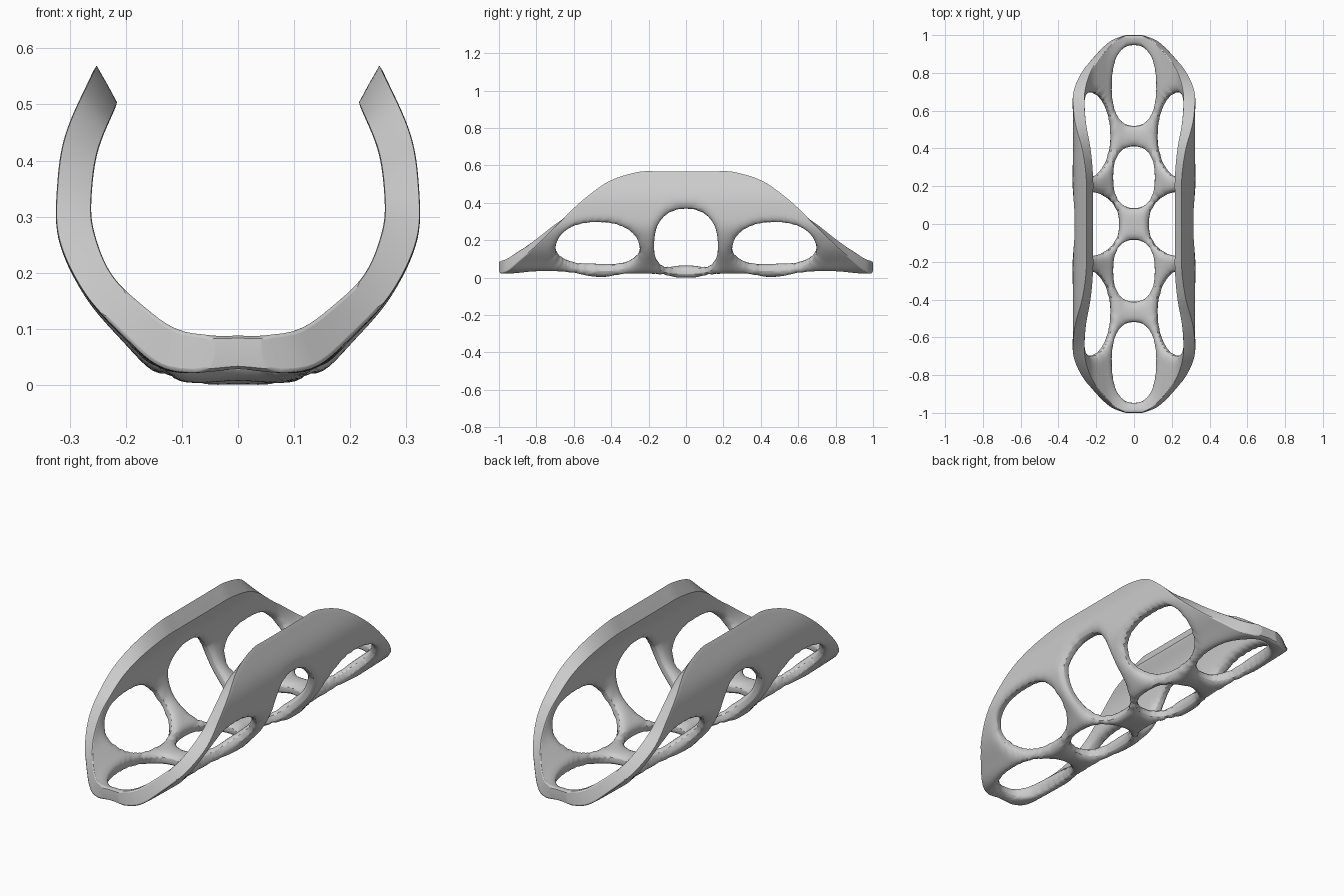
import bpy, bmesh
from mathutils import Vector

if "Cube" in bpy.data.objects:
    bpy.data.objects.remove(bpy.data.objects["Cube"])

# Half cross-section: girth position s, outer (x, z), inner (x, z)
PROFILE = [
    (0.00, 0.000, 0.005, 0.000, 0.068), (0.11, 0.125, 0.010, 0.100, 0.080),
    (0.21, 0.210, 0.085, 0.175, 0.138), (0.302, 0.275, 0.162, 0.228, 0.198),
    (0.40, 0.320, 0.262, 0.258, 0.280), (0.481, 0.323, 0.350, 0.261, 0.340),
    (0.572, 0.308, 0.450, 0.250, 0.420), (0.682, 0.253, 0.574, 0.215, 0.506)]
# Outline: half girth along the length
OUTLINE = [(0.0, 0.682), (0.15, 0.682), (0.25, 0.68), (0.4, 0.640), (0.5, 0.582),
           (0.6, 0.505), (0.7, 0.408), (0.8, 0.31), (0.9, 0.198), (0.95, 0.138),
           (0.985, 0.088), (1.0, 0.04)]
# Openings: centre s, centre y, half girth, half length, roundness exponent
OPENINGS = [(0, 0.733, 0.12, 0.213, 2.3), (0, 0.2475, 0.11, 0.163, 2.3),
            (0.292, 0, 0.217, 0.17, 2.4), (0.277, 0.472, 0.155, 0.224, 2.2)]
HOLES = sorted({(a * c, b * d, e, f, n) for c, d, e, f, n in OPENINGS
                for a in (-1, 1) for b in (-1, 1)})


def spline(table, t):
    """Smooth interpolation through table rows keyed on their first value."""
    i = 0
    while i < len(table) - 2 and t > table[i + 1][0]:
        i += 1

    def slope(k, c):
        lo, hi = max(k - 1, 0), min(k + 1, len(table) - 1)
        return (table[hi][c] - table[lo][c]) / (table[hi][0] - table[lo][0])
    p, q = table[i], table[i + 1]
    h = q[0] - p[0]
    w = (t - p[0]) / h
    a, b = 2 * w**3 - 3 * w**2 + 1, w**3 - 2 * w**2 + w
    c, d = 3 * w**2 - 2 * w**3, w**3 - w**2
    return [a * p[k] + b * h * slope(i, k) + c * q[k] + d * h * slope(i + 1, k)
            for k in range(1, len(p))]


MIRRORED = [(-PROFILE[1][0], -PROFILE[1][1], PROFILE[1][2],
             -PROFILE[1][3], PROFILE[1][4])] + PROFILE


def nearest_hole(s, y):
    """Signed distance-like value, radial ratio and hole closest to a point."""
    best = None
    for h in HOLES:
        g = (abs((s - h[0]) / h[2])**h[4] + abs((y - h[1]) / h[3])**h[4])**(1 / h[4])
        d = (g - 1) * min(h[2], h[3])
        if best is None or d < best[0]:
            best = (d, g, h)
    return best


# Flat pattern: grid fitted to the outline, with the openings removed
NU, NV = 64, 100
flat = bmesh.new()
grid, fixed = [], set()
for j in range(NV + 1):
    y = -1 + 2 * j / NV
    width = spline(OUTLINE, abs(y))[0]
    row = [flat.verts.new(((2 * i / NU - 1) * width, y, 0)) for i in range(NU + 1)]
    fixed |= {row[0], row[-1]} | (set(row) if j in (0, NV) else set())
    grid.append(row)
for j in range(NV):
    for i in range(NU):
        quad = [grid[j][i], grid[j][i + 1], grid[j + 1][i + 1], grid[j + 1][i]]
        mid = sum((v.co for v in quad), Vector()) / 4
        if nearest_hole(mid.x, mid.y)[0] > 0:
            flat.faces.new(quad)
loose = [v for v in flat.verts if not v.link_faces]
fixed -= set(loose)
bmesh.ops.delete(flat, geom=loose, context='VERTS')

# Relax the pattern while holding the opening edges on their curves
for step in range(10):
    moved = {}
    for v in flat.verts:
        if v in fixed:
            continue
        rim = v.is_boundary
        near = [e.other_vert(v).co for e in v.link_edges if e.is_boundary or not rim]
        p = v.co * 0.5 + sum(near, Vector()) * (0.5 / len(near))
        if rim:
            d, g, h = nearest_hole(p.x, p.y)
            c = Vector((h[0], h[1], 0))
            p = c + (p - c) / g
        moved[v] = p
    for v, p in moved.items():
        v.co = p

# Wrap the pattern around the cross-section as a thick shell
shell = bmesh.new()
crease = shell.edges.layers.float.new('crease_edge')
outer, inner = {}, {}
for v in flat.verts:
    s, y = v.co.x, v.co.y
    ox, oz, ix, iz = spline(MIRRORED, abs(s))
    sign = -1 if s < 0 else 1
    lift = 0.026 * y * y * max(0, 1 - abs(s) / 0.5)
    a = Vector((sign * ox, y, oz + lift))
    b = Vector((sign * ix, y, iz + lift))
    d = min(max(nearest_hole(s, y)[0], 0) / 0.04, 1)
    k = 0.5 + 0.5 * (1 - (1 - d)**2)**0.5
    m = (a + b) / 2
    outer[v] = shell.verts.new(m + (a - m) * k)
    inner[v] = shell.verts.new(m + (b - m) * k)
for f in flat.faces:
    shell.faces.new([outer[v] for v in f.verts])
    shell.faces.new([inner[v] for v in reversed(f.verts)])
for e in flat.edges:
    if e.is_boundary:
        p, q = e.verts
        shell.faces.new((outer[p], outer[q], inner[q], inner[p]))
        if p in fixed and q in fixed:
            strength = 0.8 if abs(p.co.y) < 0.85 else 0.3
            for side in (outer, inner):
                shell.edges.get((side[p], side[q]))[crease] = strength
bmesh.ops.recalc_face_normals(shell, faces=shell.faces)
low = min(v.co.z for v in shell.verts)
bmesh.ops.translate(shell, verts=shell.verts, vec=(0, 0, -low))

mesh = bpy.data.meshes.new("openwork_cradle")
shell.to_mesh(mesh)
shell.free()
flat.free()
cradle = bpy.data.objects.new("openwork_cradle", mesh)
bpy.context.collection.objects.link(cradle)
sub = cradle.modifiers.new("smooth", 'SUBSURF')
sub.levels = sub.render_levels = 1
bpy.context.view_layer.objects.active = cradle
cradle.select_set(True)
bpy.ops.object.shade_smooth_by_angle(angle=0.8)
